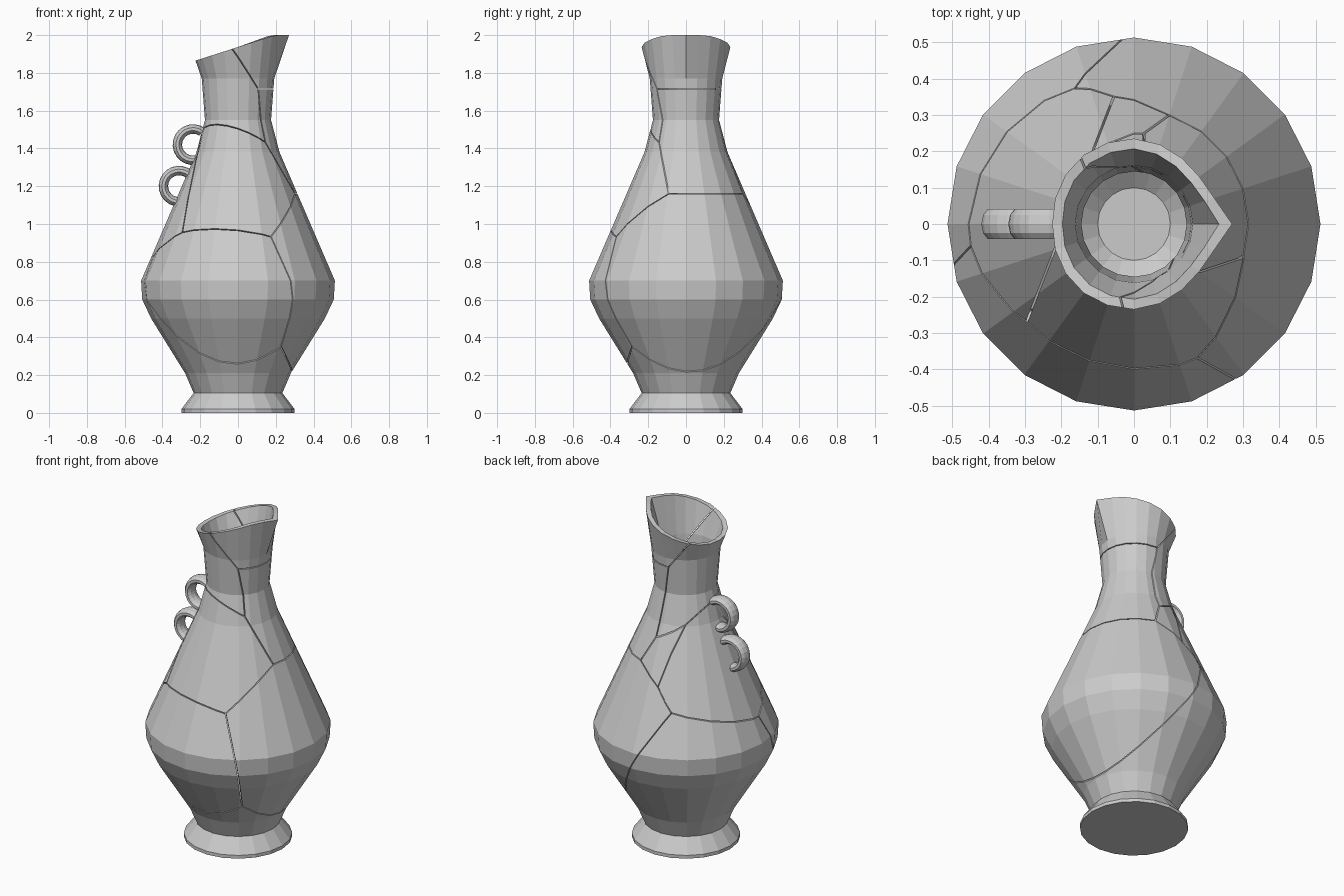
import bpy, bmesh, math
from mathutils import Vector

if "Cube" in bpy.data.objects:
    bpy.data.objects.remove(bpy.data.objects["Cube"])

SIDES = 20

# Outer and inner profiles (radius, height), bottom to neck
OUTER = [(.30, 0), (.30, .02), (.235, .105), (.28, .21), (.46, .5), (.507, .6),
         (.513, .7), (.22, 1.38), (.175, 1.55), (.192, 1.77)]
INNER = [(.162, 1.77), (.145, 1.55), (.19, 1.37), (.483, .69), (.477, .6),
         (.43, .51), (.245, .22), (.10, .11)]
# Rim radius per step away from the spout tip
RIM = [.27, .232, .222, .224, .23] + [.235] * 3 + [.232, .228, .225]


def obj_from(bm, name):
    me = bpy.data.meshes.new(name)
    bm.to_mesh(me)
    bm.free()
    ob = bpy.data.objects.new(name, me)
    bpy.context.collection.objects.link(ob)
    return ob


def ring_of(bm, r, z):
    return [bm.verts.new((r * math.cos(2 * math.pi * i / SIDES),
                          r * math.sin(2 * math.pi * i / SIDES), z))
            for i in range(SIDES)]


def rim_of(bm, inset):
    ring = []
    for i in range(SIDES):
        a = 2 * math.pi * i / SIDES
        full = RIM[min(i, SIDES - i)]
        r = full - inset * (1.3 if i == 0 else 1)
        z = min(2.0, 1.865 + .32 * (full * math.cos(a) + .225))
        ring.append(bm.verts.new((r * math.cos(a), r * math.sin(a), z)))
    return ring


# Whole hollow vase with slanted, pointed pouring rim
vase = bmesh.new()
rings = [ring_of(vase, r, z) for r, z in OUTER]
rings += [rim_of(vase, 0), rim_of(vase, .028)]
rings += [ring_of(vase, r, z) for r, z in INNER]
for a, b in zip(rings, rings[1:]):
    for i in range(SIDES):
        j = (i + 1) % SIDES
        vase.faces.new((a[i], a[j], b[j], b[i]))
vase.faces.new(rings[0][::-1])
vase.faces.new(rings[-1])
bmesh.ops.recalc_face_normals(vase, faces=vase.faces)

# Shards: weighted cells split by planes, leaving hairline cracks
CELLS = {
    "shard_neck_left": ((-.08, -.05, 1.59), 0),
    "shard_neck_right": ((.19, .045, 1.63), -.008),
    "shard_spout": ((.19, .045, 1.80), -.008),
    "shard_shoulder_front": ((-.15, -.134, 1.40), .004),
    "shard_shoulder_back": ((-.30, -.076, 1.40), .002),
    "shard_belly_right": ((.19, .045, .99), -.20),
    "shard_belly_front": ((-.215, -.324, .90), -.22),
    "shard_base": ((-.20, .018, .76), -.277),
}
GAP = .0025
for name, (s, w) in CELLS.items():
    bm = vase.copy()
    s = Vector(s)
    for other, (t, v) in CELLS.items():
        if other == name or not bm.faces:
            continue
        d = Vector(t) - s
        n = d.normalized()
        dist = (d.length_squared + w - v) / (2 * d.length) - GAP
        res = bmesh.ops.bisect_plane(
            bm, geom=bm.verts[:] + bm.edges[:] + bm.faces[:], dist=1e-6,
            plane_co=s + n * dist, plane_no=n, clear_outer=True)
        cut = [e for e in res["geom_cut"]
               if isinstance(e, bmesh.types.BMEdge) and e.is_valid and e.is_boundary]
        if cut:
            bmesh.ops.triangle_fill(bm, edges=cut, use_beauty=True,
                                    use_dissolve=False, normal=n)
    bmesh.ops.recalc_face_normals(bm, faces=bm.faces)
    obj_from(bm, name)
vase.free()


# Handle: two flattened tube loops on the left side
def handle_loop(name, cx, cz, a0, a1, radius=.083, steps=14, sides=10):
    bm = bmesh.new()
    loops = []
    for k in range(steps + 1):
        a = math.radians(a0 + (a1 - a0) * k / steps)
        loop = []
        for m in range(sides):
            b = 2 * math.pi * m / sides
            r = radius + .025 * math.cos(b)
            loop.append(bm.verts.new((cx + r * math.cos(a), .043 * math.sin(b),
                                      cz + r * math.sin(a))))
        loops.append(loop)
    for p, q in zip(loops, loops[1:]):
        for m in range(sides):
            j = (m + 1) % sides
            bm.faces.new((p[m], p[j], q[j], q[m]))
    bm.faces.new(loops[0])
    bm.faces.new(loops[-1])
    bmesh.ops.recalc_face_normals(bm, faces=bm.faces)
    obj_from(bm, name)


handle_loop("handle_upper_loop", -.238, 1.42, 55, 280)
handle_loop("handle_lower_loop", -.312, 1.20, 45, 275)
